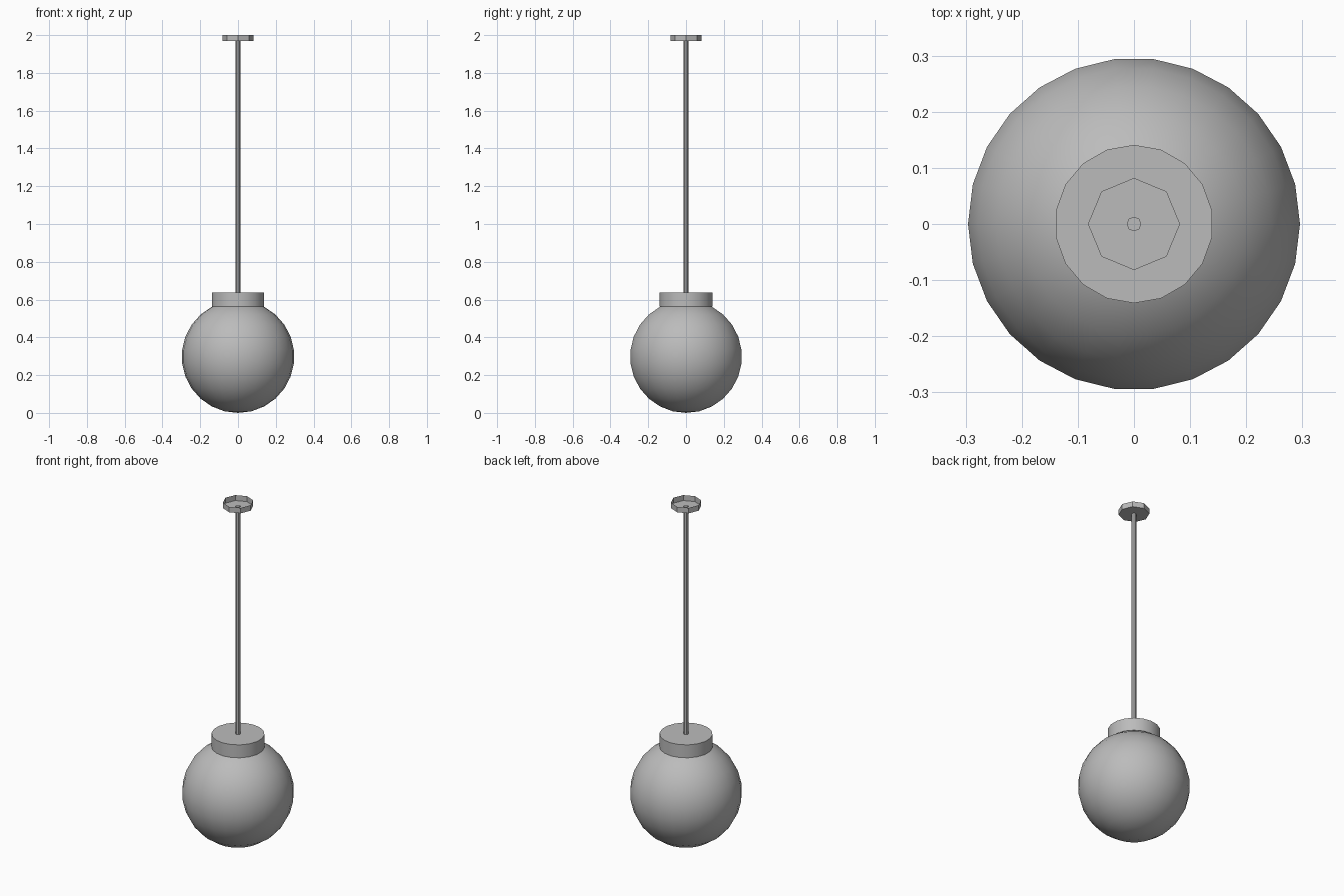
import bpy
import bmesh
import math
from mathutils import Matrix

cube = bpy.data.objects.get("Cube")
if cube:
    bpy.data.objects.remove(cube, do_unlink=True)

grey = bpy.data.materials.new("plain grey")
grey.use_nodes = True
colour = (0.5, 0.5, 0.5, 1)
grey.diffuse_color = colour
grey.node_tree.nodes["Principled BSDF"].inputs["Base Color"].default_value = colour


def finish(name, bm, z):
    """Turn a bmesh into a smooth object at height z, with a vertex facing +y."""
    bmesh.ops.rotate(bm, verts=bm.verts, matrix=Matrix.Rotation(math.pi / 2, 3, "Z"))
    mesh = bpy.data.meshes.new(name)
    bm.to_mesh(mesh)
    bm.free()
    mesh.materials.append(grey)
    obj = bpy.data.objects.new(name, mesh)
    obj.location.z = z
    bpy.context.collection.objects.link(obj)
    bpy.ops.object.select_all(action="DESELECT")
    obj.select_set(True)
    bpy.context.view_layer.objects.active = obj
    bpy.ops.object.shade_smooth_by_angle(angle=math.radians(30))
    return obj


def cylinder(name, sides, radius, bottom, top, open_top=False):
    bm = bmesh.new()
    height = top - bottom
    bmesh.ops.create_cone(bm, cap_ends=True, segments=sides,
                          radius1=radius, radius2=radius, depth=height)
    # Start the ring on the x axis so the shared turn puts a corner on +y
    first = max(bm.verts, key=lambda v: v.co.x)
    turn = -math.atan2(first.co.y, first.co.x)
    bmesh.ops.rotate(bm, verts=bm.verts, matrix=Matrix.Rotation(turn, 3, "Z"))
    if open_top:
        lid = [f for f in bm.faces if f.normal.z > 0.9]
        bmesh.ops.delete(bm, geom=lid, context="FACES_ONLY")
    return finish(name, bm, (bottom + top) / 2)


# Glass globe
globe_radius = 0.298
bm = bmesh.new()
bmesh.ops.create_uvsphere(bm, u_segments=26, v_segments=13, radius=globe_radius)
finish("globe_shade", bm, globe_radius)

# Collar on the globe, hanging rod, and open ceiling cup
cylinder("globe_collar", 18, 0.141, 0.562, 0.638)
cylinder("hanging_rod", 8, 0.013, 0.63, 1.974)
cylinder("ceiling_cup", 8, 0.082, 1.968, 2.0, open_top=True)
